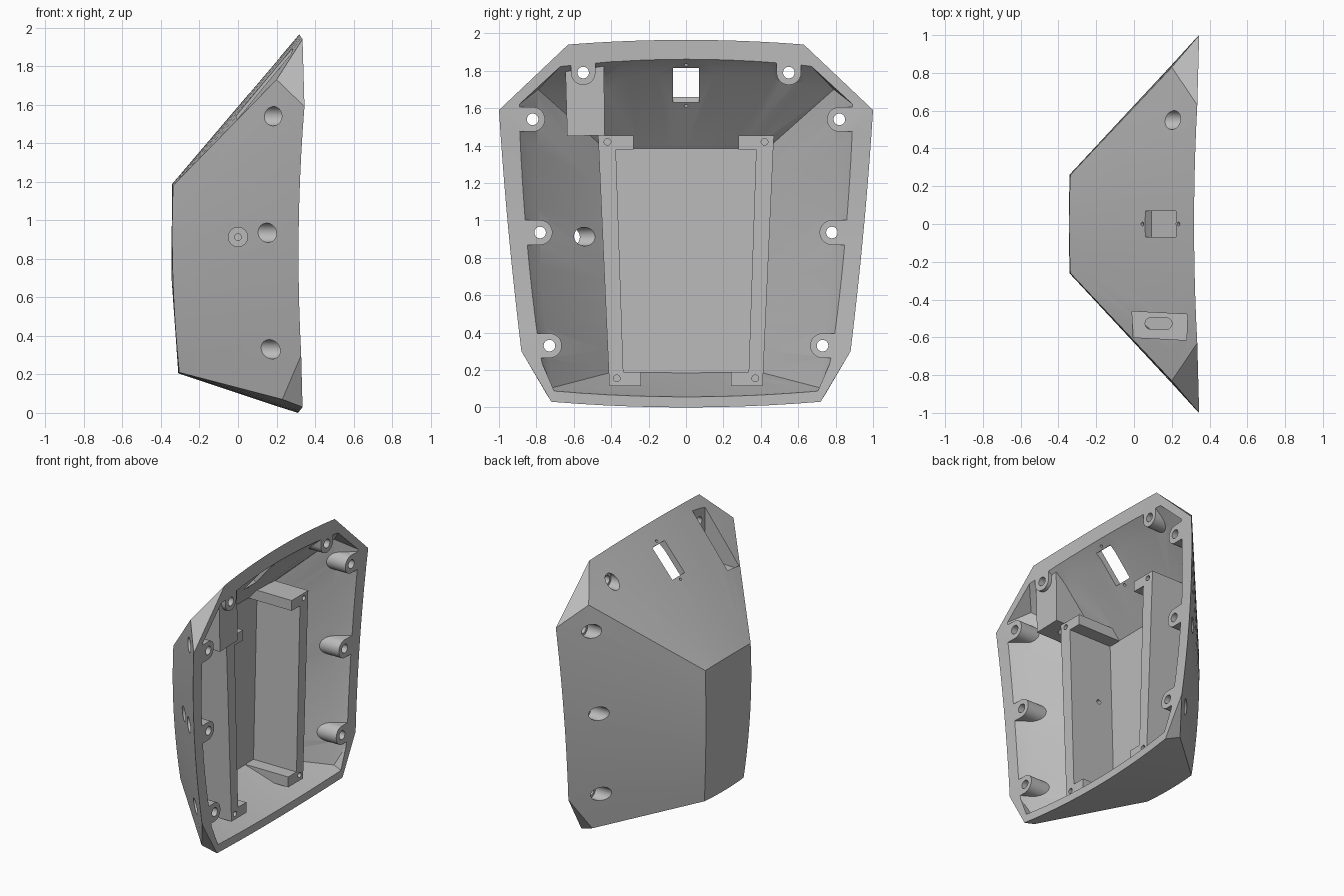
import bpy, bmesh, math
from mathutils import Vector, Matrix

if "Cube" in bpy.data.objects:
    bpy.data.objects.remove(bpy.data.objects["Cube"])

SEG = 10


def finish(name, bm):
    bmesh.ops.remove_doubles(bm, verts=bm.verts, dist=1e-4)
    bmesh.ops.recalc_face_normals(bm, faces=bm.faces)
    mesh = bpy.data.meshes.new(name)
    bm.to_mesh(mesh)
    bm.free()
    ob = bpy.data.objects.new(name, mesh)
    bpy.context.collection.objects.link(ob)
    return ob


def arc(a, m, b):
    """Parabola through two ends and a middle point."""
    a, m, b = Vector(a), Vector(m), Vector(b)
    c = m * 2 - (a + b) / 2
    ts = [i / SEG for i in range(SEG + 1)]
    return [a * (1 - t) ** 2 + c * 2 * t * (1 - t) + b * t * t for t in ts]


def mirror(p):
    return (p[0], -p[1], p[2])


def faceted_bowl(name, top, side, bottom, hub, lip):
    """Each wall has three rows (back, apex, rim), given as corner and middle points."""
    bm = bmesh.new()

    def face(*pts):
        bm.faces.new([bm.verts.new(p) for p in pts])

    def wall(rows):
        for r0, r1 in zip(rows, rows[1:]):
            for i in range(SEG):
                face(r0[i], r0[i + 1], r1[i + 1])
                face(r0[i], r1[i + 1], r1[i])

    tops = [arc(mirror(e), m, e) for e, m in top]
    bots = [arc(mirror(e), m, e) for e, m in bottom]
    # the side shares its back and apex corners with the top and bottom walls
    ends = [(bottom[0][0], top[0][0]), (bottom[1][0], top[1][0]), side[1]]
    lefts = [arc(lo, m, hi) for (lo, hi), m in zip(ends, side[0])]
    rights = [[mirror(p) for p in row] for row in lefts]
    for rows in (tops, bots, lefts, rights):
        wall(rows)
    for f in (lambda p: p, mirror):
        face(f(top[1][0]), f(top[2][0]), f(side[1][1]))
        face(f(bottom[1][0]), f(bottom[2][0]), f(side[1][0]))
    # back panel and open end are closed by fans
    for k, centre in ((0, hub), (2, lip)):
        loop = tops[k] + lefts[k][::-1] + bots[k][::-1] + rights[k]
        for p, q in zip(loop, loop[1:] + loop[:1]):
            if (Vector(p) - Vector(q)).length > 1e-4:
                face(p, q, centre)
    return finish(name, bm)


def prism(name, pts, axis, lo, hi):
    bm = bmesh.new()

    def place(p, d):
        v = list(p)
        v.insert("xyz".index(axis), d)
        return bm.verts.new(v)

    a = [place(p, lo) for p in pts]
    b = [place(p, hi) for p in pts]
    bm.faces.new(a)
    bm.faces.new(b[::-1])
    for i in range(len(a)):
        j = (i + 1) % len(a)
        bm.faces.new((a[i], b[i], b[j], a[j]))
    return finish(name, bm)


def rect(x0, x1, y0, y1):
    return [(x0, y0), (x1, y0), (x1, y1), (x0, y1)]


def stadium(cx, cy, r, dx=0, dy=0, n=32):
    """Circle, stretched by (dx, dy) into a rounded slot."""
    pts = []
    for i in range(n):
        t = 2 * math.pi * (i + 0.5) / n
        u, v = math.cos(t), math.sin(t)
        k = 1 if u * dx + v * dy > 0 else 0
        pts.append((cx + r * u + k * dx, cy + r * v + k * dy))
    return pts


def subtract(target, tool):
    mod = target.modifiers.new("cut", 'BOOLEAN')
    mod.operation, mod.solver, mod.object = 'DIFFERENCE', 'EXACT', tool
    bpy.context.view_layer.objects.active = target
    bpy.ops.object.modifier_apply(modifier=mod.name)
    bpy.data.objects.remove(tool)


# Outer form
shell = faceted_bowl(
    "housing_shell",
    top=[((-.337, .26, 1.18), (-.343, 0, 1.187)), ((.2, .83, 1.73), (.187, 0, 1.81)),
         ((.335, .63, 1.94), (.318, 0, 1.965))],
    side=([(-.338, .255, .7), (.197, .825, .905), (.315, .95, .95)],
          [(.328, .88, .3), (.345, 1, 1.59)]),
    bottom=[((-.305, .225, .21), (-.31, 0, .205)), ((.23, .745, .07), (.217, 0, .03)),
            ((.335, .72, .03), (.312, 0, 0))],
    hub=(-.345, 0, .7), lip=(.29, 0, .95))

# Hollow inside, reaching past the rim
cavity = faceted_bowl(
    "cavity",
    top=[((-.11, .43, 1.38), (-.11, 0, 1.385)), ((.22, .79, 1.70), (.22, 0, 1.78)),
         ((.36, .645, 1.85), (.36, 0, 1.90))],
    side=([(-.11, .415, .8), (.22, .785, .905), (.36, .89, .95)],
          [(.36, .80, .31), (.36, .905, 1.61)]),
    bottom=[((-.11, .39, .19), (-.11, 0, .185)), ((.27, .715, .105), (.25, 0, .07)),
            ((.36, .70, .08), (.36, 0, .045))],
    hub=(-.11, 0, .8), lip=(.5, 0, .95))

# Solid parts left standing inside: rails with end tabs, screw posts, socket box
rail = [(.47, 1.455), (.28, 1.455), (.28, 1.38), (.375, 1.38),
        (.335, .19), (.24, .19), (.24, .115), (.41, .115)]
posts = [(.82, 1.54, .2, 0), (.78, .935, .2, 0), (.73, .33, .2, 0), (.55, 1.79, 0, .2)]
for s in (1, -1):
    subtract(cavity, prism("rail", [(s * y, z) for y, z in rail], "x", -.3, .235))
    for y, z, dy, dz in posts:
        subtract(cavity, prism("post", stadium(s * y, z, .066, s * dy, dz), "x", -.05, .6))
box = [(-.65, 2), (-.44, 2), (-.435, 1.455), (-.635, 1.45)]
subtract(cavity, prism("socket_box", box, "x", -.2, .3))
subtract(shell, cavity)

# Socket recess from above with a slot in its floor
subtract(shell, prism("recess", [(-.01, -.463), (.283, -.478), (.278, -.615), (-.005, -.6)],
                      "z", 1.5, 2.2))
subtract(shell, prism("slot", stadium(.09, -.527, .031, .08, 0), "z", 1.3, 1.6))

# Screw holes: wide bore from outside, narrow hole through, blind holes in the rails
for s in (1, -1):
    for y, z, dy, dz in posts:
        subtract(shell, prism("bore", stadium(s * y, z, .05), "x", -.4, .25))
        subtract(shell, prism("hole", stadium(s * y, z, .031), "x", .1, .6))
    for y, z in ((.42, 1.42), (.37, .155)):
        subtract(shell, prism("rail_hole", stadium(s * y, z, .018), "x", .12, .4))

# Cable hole through one side, with a small hole in the rail behind it
subtract(shell, prism("side_hole", stadium(0, .913, .05), "y", -.9, -.455))
subtract(shell, prism("rail_side_hole", stadium(0, .913, .017), "y", -.6, -.25))

# Window and two pin holes, square to the sloping top
tilt = Matrix.Translation((.14, 0, 1.755)) @ Matrix.Rotation(math.radians(-50), 4, 'Y')
for pts in (rect(-.125, .125, -.07, .07), stadium(-.148, 0, .01), stadium(.148, 0, .01)):
    tool = prism("window", pts, "z", -.13, .15)
    tool.data.transform(tilt)
    subtract(shell, tool)

# Single grey plastic
mat = bpy.data.materials.new("grey_plastic")
mat.use_nodes = True
grey = (.5, .5, .5, 1)
mat.diffuse_color = grey
mat.node_tree.nodes["Principled BSDF"].inputs["Base Color"].default_value = grey
shell.data.materials.clear()
shell.data.materials.append(mat)
for p in shell.data.polygons:
    p.material_index = 0

bpy.ops.object.select_all(action='DESELECT')
shell.select_set(True)
bpy.context.view_layer.objects.active = shell
bpy.ops.object.shade_smooth_by_angle(angle=math.radians(25))
